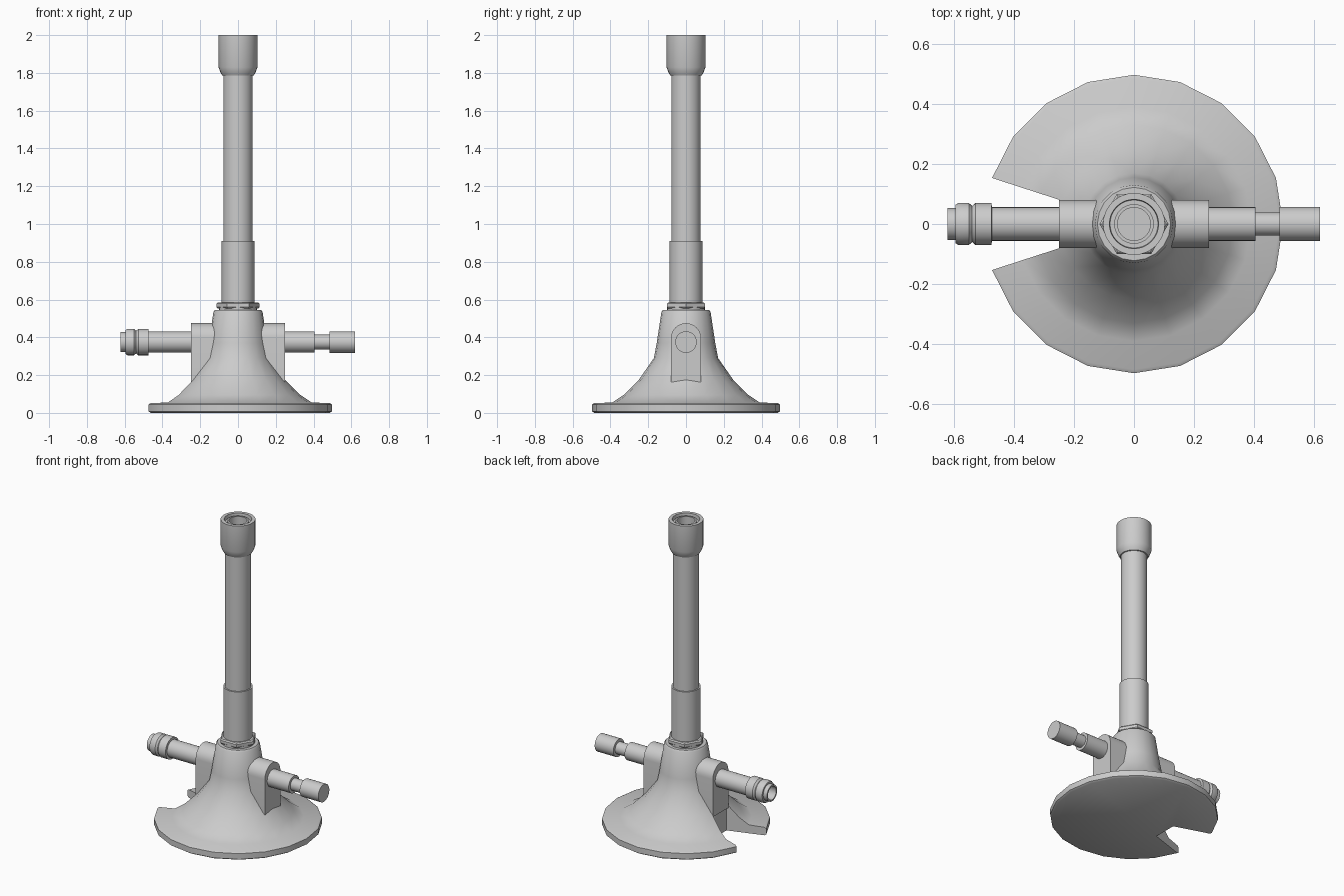
import bpy, bmesh, math

if "Cube" in bpy.data.objects:
    bpy.data.objects.remove(bpy.data.objects["Cube"])

ARM_Z = 0.375


def finish(name, bm, angle=35):
    bmesh.ops.remove_doubles(bm, verts=bm.verts, dist=1e-5)
    bmesh.ops.recalc_face_normals(bm, faces=bm.faces)
    me = bpy.data.meshes.new(name)
    bm.to_mesh(me)
    bm.free()
    ob = bpy.data.objects.new(name, me)
    bpy.context.collection.objects.link(ob)
    smooth(ob, angle)
    return ob


def smooth(ob, angle):
    bpy.ops.object.select_all(action='DESELECT')
    ob.select_set(True)
    bpy.context.view_layer.objects.active = ob
    bpy.ops.object.shade_smooth_by_angle(angle=math.radians(angle))


def lathe(name, profile, segs=32, axis='Z', angle=35):
    """Revolve (radius, height) points; the ends are capped."""
    bm = bmesh.new()
    rings = []
    for r, h in profile:
        ring = []
        for i in range(segs):
            a = 2 * math.pi * i / segs
            c, s = r * math.cos(a), r * math.sin(a)
            ring.append(bm.verts.new((c, s, h) if axis == 'Z' else (h, c, ARM_Z + s)))
        rings.append(ring)
    for a, b in zip(rings, rings[1:]):
        for i in range(segs):
            j = (i + 1) % segs
            bm.faces.new((a[i], a[j], b[j], b[i]))
    bm.faces.new(rings[0])
    bm.faces.new(rings[-1])
    return finish(name, bm, angle)


def prism(name, points, depth):
    """Extrude a polygon given as 3D points along a vector."""
    bm = bmesh.new()
    f = bm.faces.new([bm.verts.new(p) for p in points])
    ext = bmesh.ops.extrude_face_region(bm, geom=[f])
    vs = [v for v in ext['geom'] if isinstance(v, bmesh.types.BMVert)]
    bmesh.ops.translate(bm, verts=vs, vec=depth)
    return finish(name, bm)


# Bell-shaped foot with a wedge notch on the left
foot = lathe('foot', [(0.485, 0), (0.497, 0.008), (0.497, 0.045), (0.485, 0.052),
                      (0.39, 0.055), (0.33, 0.095), (0.25, 0.175), (0.17, 0.29),
                      (0.155, 0.37), (0.13, 0.535), (0.122, 0.545)], 20, angle=40)
t = math.tan(math.radians(17.95))
cutter = prism('notch_cutter', [(-0.238, -0.238 * t, -0.1), (-0.238, 0.238 * t, -0.1),
                                (-0.7, 0.7 * t, -0.1), (-0.7, -0.7 * t, -0.1)], (0, 0, 0.6))
cutter.hide_render = True
mod = foot.modifiers.new('notch', 'BOOLEAN')
mod.operation = 'DIFFERENCE'
mod.solver = 'EXACT'
mod.object = cutter
smooth(foot, 40)
bpy.ops.object.modifier_apply(modifier=mod.name)
bpy.data.objects.remove(cutter)
smooth(foot, 40)

# Round-topped bosses that carry the side arms
for side, name in ((-1, 'inlet_boss'), (1, 'valve_boss')):
    pts = [(side * 0.05, -0.08, 0.15), (side * 0.05, 0.08, 0.15)]
    for i in range(17):
        a = math.pi * i / 16
        pts.append((side * 0.05, 0.08 * math.cos(a), 0.395 + 0.08 * math.sin(a)))
    prism(name, pts, (side * 0.2, 0, 0))

# Washer and hexagonal lock nut
lathe('washer', [(0.1, 0.54), (0.1, 0.56)])
lathe('lock_nut', [(0.108, 0.553), (0.115, 0.56), (0.115, 0.578), (0.107, 0.585)], 6, angle=20)

# Air collar, barrel and flared hollow head
lathe('air_collar', [(0.087, 0.57), (0.087, 0.91)])
lathe('barrel', [(0.078, 0.9), (0.078, 1.8)])
lathe('burner_head', [(0.078, 1.785), (0.084, 1.787), (0.093, 1.803), (0.103, 1.83),
                      (0.103, 2.0), (0.082, 2.0), (0.08, 1.975), (0.066, 1.975),
                      (0.066, 1.99), (0.055, 1.99), (0.055, 1.79)])

# Needle valve on the right
lathe('valve_arm', [(0.056, 0.2), (0.056, 0.405)], axis='X')
lathe('valve_stem', [(0.039, 0.4), (0.039, 0.49)], axis='X')
lathe('valve_knob', [(0.057, 0.485), (0.057, 0.62)], axis='X')

# Gas inlet on the left with a grooved, open hose end
lathe('inlet_arm', [(0.056, -0.2), (0.056, -0.475)], axis='X')
lathe('hose_connector', [(0.056, -0.473), (0.07, -0.475), (0.07, -0.528), (0.06, -0.539),
                         (0.07, -0.55), (0.07, -0.585), (0.064, -0.595), (0.053, -0.595),
                         (0.053, -0.622), (0.043, -0.622), (0.043, -0.5)], axis='X')
